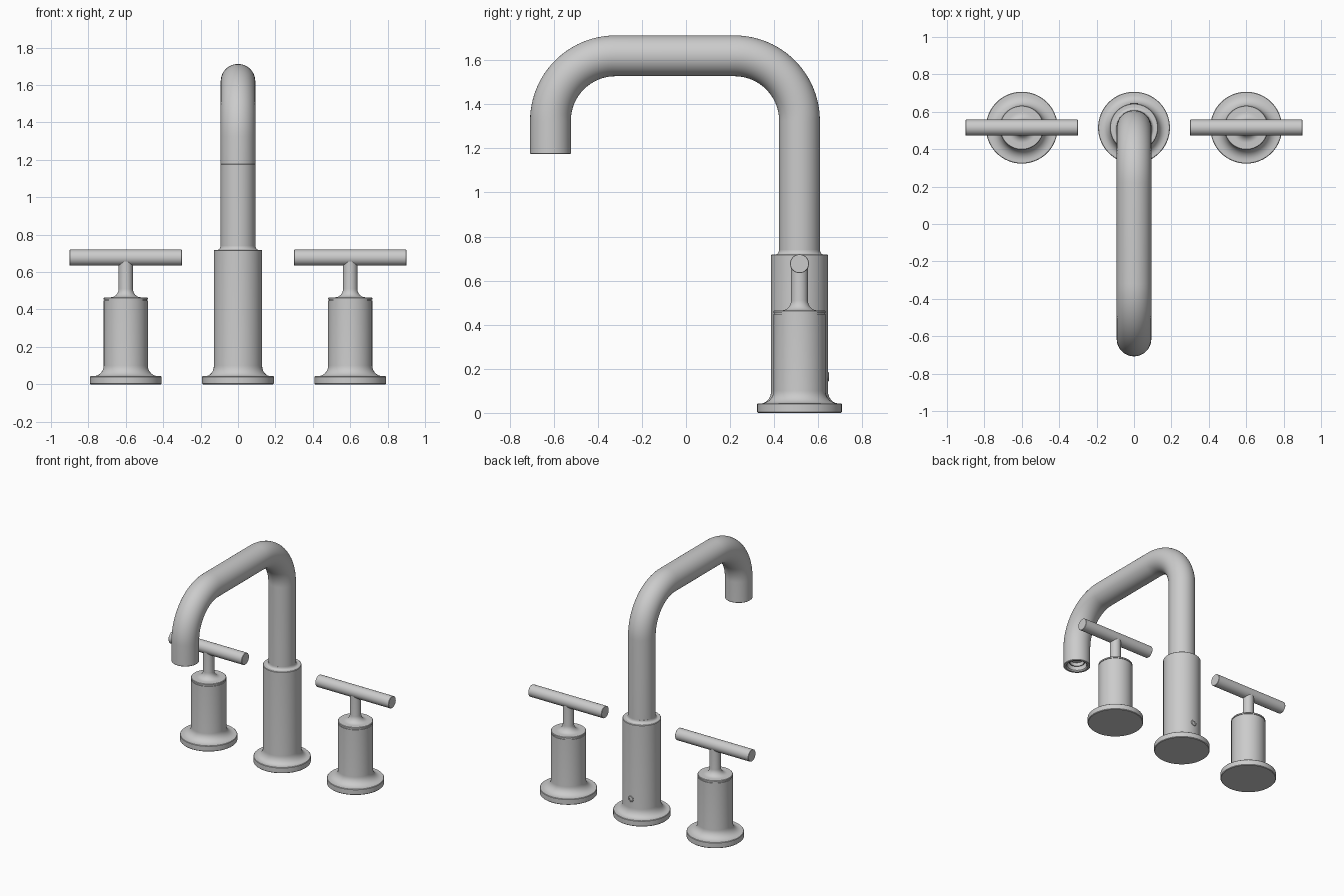
import bpy, bmesh, math
from mathutils import Vector, Matrix

if "Cube" in bpy.data.objects:
    bpy.data.objects.remove(bpy.data.objects["Cube"])

SEG = 64
BASE_Y = 0.515


def fillet(r0, z0, r1, z1, n=8):
    """Concave quarter curve from a flat face (r0, z0) up to a wall (r1, z1)."""
    out = []
    for i in range(n + 1):
        a = math.pi / 2 * i / n
        out.append((r0 + (r1 - r0) * math.sin(a), z1 + (z0 - z1) * math.cos(a)))
    return out


def sweep(name, rings, seg=SEG):
    """Skin circles given as (centre, direction in the YZ plane, radius)."""
    bm = bmesh.new()
    loops = []
    for c, ang, r in rings:
        u = Vector((1, 0, 0))
        v = Vector((0, math.sin(ang), -math.cos(ang)))
        loops.append([bm.verts.new(Vector(c) + r * (math.cos(t) * u + math.sin(t) * v))
                      for t in (2 * math.pi * i / seg for i in range(seg))])
    for a, b in zip(loops, loops[1:]):
        for i in range(seg):
            j = (i + 1) % seg
            bm.faces.new((a[i], a[j], b[j], b[i]))
    bm.faces.new(loops[0])
    bm.faces.new(loops[-1])
    bmesh.ops.recalc_face_normals(bm, faces=bm.faces)
    mesh = bpy.data.meshes.new(name)
    bm.to_mesh(mesh)
    bm.free()
    ob = bpy.data.objects.new(name, mesh)
    bpy.context.collection.objects.link(ob)
    bpy.ops.object.select_all(action='DESELECT')
    bpy.context.view_layer.objects.active = ob
    ob.select_set(True)
    bpy.ops.object.shade_smooth_by_angle(angle=math.radians(30))
    return ob


def lathe(name, profile, x=0.0, y=BASE_Y, seg=SEG):
    return sweep(name, [((x, y, z), math.pi / 2, r) for r, z in profile], seg)


# Spout body with flange and a small collar fillet
lathe("spout_body",
      [(0.188, 0), (0.192, 0.004), (0.192, 0.040), (0.189, 0.043)]
      + fillet(0.175, 0.043, 0.129, 0.10)
      + [(0.129, 0.716), (0.126, 0.719)]
      + fillet(0.109, 0.719, 0.093, 0.74))

# Spout tube: riser, two bends, drop and recessed outlet
R, B, TOP = 0.0925, 0.295, 1.62
END_Y, END_Z = -0.615, 1.174
rings = [((0, BASE_Y, 0.70), math.pi / 2, R)]
for cy, start in ((BASE_Y - B, 0), (END_Y + B, 90)):
    for i in range(25):
        a = math.radians(start + 90 * i / 24)
        rings.append(((0, cy + B * math.cos(a), TOP - B + B * math.sin(a)),
                      a + math.pi / 2, R))
for r, z in ((R, 0.003), (R - 0.003, 0), (0.076, 0), (0.068, 0.008), (0.068, 0.05),
             (0.056, 0.05), (0.054, 0.03), (0.048, 0.03), (0.046, 0.055)):
    rings.append(((0, END_Y, END_Z + z), 1.5 * math.pi, r))
sweep("spout_tube", rings)

# Set screw at the back of the body, with a hexagonal-key style recess
screw = sweep("set_screw",
              [((0, BASE_Y + d, 0.165), 0, r) for d, r in
               ((0.10, 0.022), (0.130, 0.022), (0.133, 0.019), (0.133, 0.012), (0.120, 0.012))],
              24)

# Two handles: base with groove, stem and lever bar
for side, label in ((-1, "left"), (1, "right")):
    x = side * 0.6
    lathe(label + "_handle_base",
          [(0.188, 0), (0.192, 0.004), (0.192, 0.040), (0.189, 0.043)]
          + fillet(0.175, 0.043, 0.118, 0.10)
          + [(0.118, 0.448), (0.113, 0.448), (0.113, 0.453), (0.118, 0.453),
             (0.118, 0.462), (0.115, 0.465)]
          + fillet(0.082, 0.465, 0.038, 0.51)
          + [(0.038, 0.675)], x)
    bar = lathe(label + "_lever",
                [(0.041, -0.3), (0.043, -0.298), (0.043, 0.298), (0.041, 0.3)], 0, 0, 48)
    bar.data.transform(Matrix.Translation((x, BASE_Y, 0.677))
                       @ Matrix.Rotation(math.pi / 2, 4, 'Y'))
